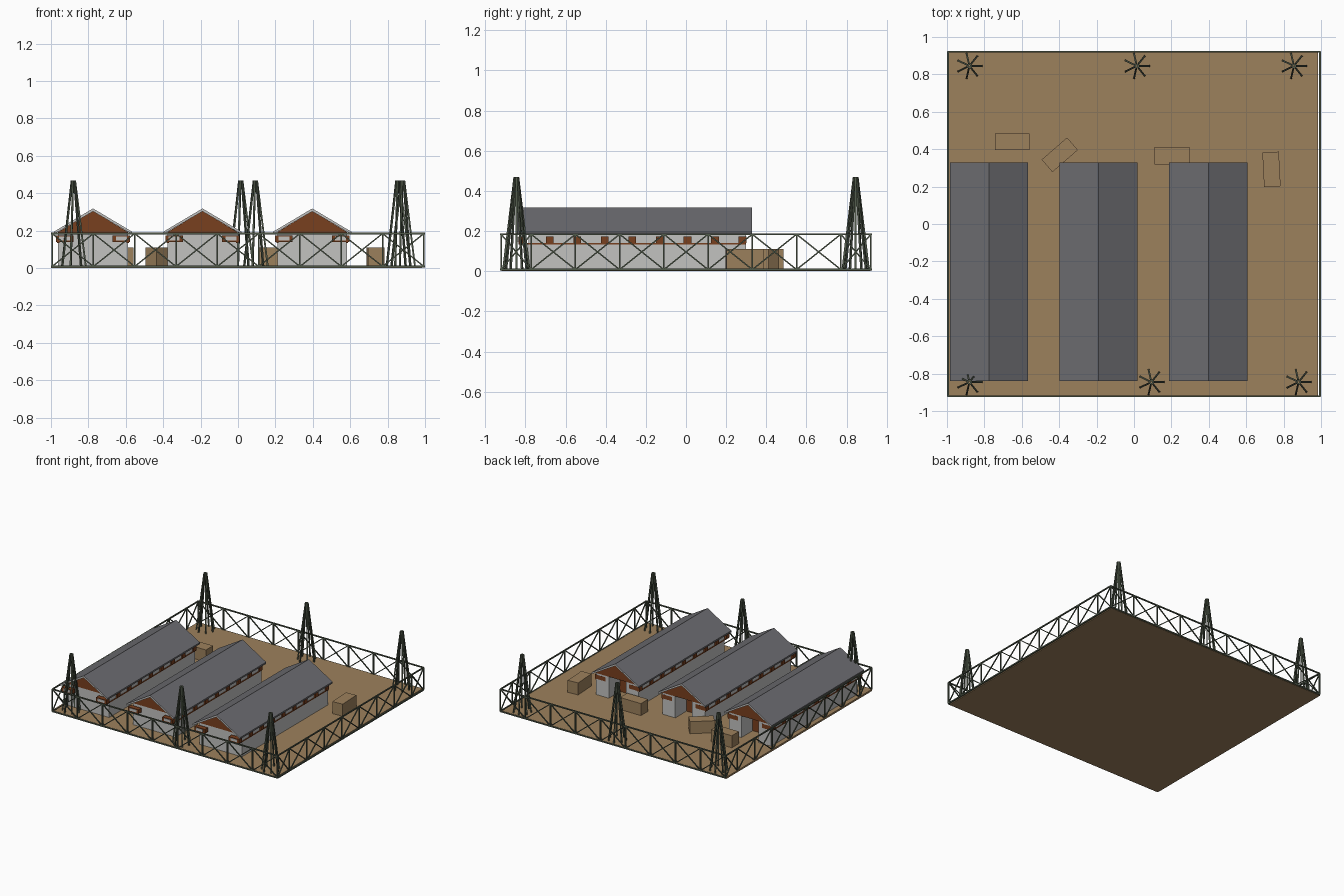
import bpy, bmesh, math
from mathutils import Vector, Matrix

if "Cube" in bpy.data.objects:
    bpy.data.objects.remove(bpy.data.objects["Cube"])


def mat(name, rgb):
    m = bpy.data.materials.new(name)
    m.diffuse_color = (*rgb, 1)
    m.use_nodes = True
    m.node_tree.nodes["Principled BSDF"].inputs["Base Color"].default_value = m.diffuse_color
    return m


EARTH = mat("earth tan", (0.335, 0.218, 0.108))
WALL = mat("pale grey", (0.54, 0.54, 0.53))
ROOF = mat("slate grey", (0.155, 0.155, 0.168))
BROWN = mat("rust brown", (0.19, 0.05, 0.013))
STEEL = mat("dark green", (0.08, 0.10, 0.068))


def finish(name, bm, *mats):
    me = bpy.data.meshes.new(name)
    bmesh.ops.recalc_face_normals(bm, faces=bm.faces)
    bm.to_mesh(me)
    bm.free()
    for m in mats:
        me.materials.append(m)
    ob = bpy.data.objects.new(name, me)
    bpy.context.collection.objects.link(ob)
    return ob


def box(bm, lo, hi):
    lo, hi = Vector(lo), Vector(hi)
    s = hi - lo
    bmesh.ops.create_cube(bm, size=1, matrix=Matrix.Translation((lo + hi) / 2) @ Matrix.Diagonal((*s, 1)))


def beam(bm, a, b, t):
    a, b = Vector(a), Vector(b)
    d = b - a
    rot = d.to_track_quat('Z', 'Y').to_matrix().to_4x4()
    bmesh.ops.create_cube(bm, size=1, matrix=Matrix.Translation((a + b) / 2) @ rot
                          @ Matrix.Diagonal((t, t, d.length, 1)))


def prism(bm, pts, y0, y1):
    """Extrude an (x, z) profile along y."""
    f = bm.faces.new([bm.verts.new((x, y0, z)) for x, z in pts])
    r = bmesh.ops.extrude_face_region(bm, geom=[f])
    bmesh.ops.translate(bm, vec=(0, y1 - y0, 0),
                        verts=[v for v in r["geom"] if isinstance(v, bmesh.types.BMVert)])


# Ground slab
bm = bmesh.new()
box(bm, (-1, -0.92, 0), (0.985, 0.92, 0.014))
finish("ground", bm, EARTH)

# Three long sheds
Y0, Y1, W = -0.785, 0.30, 0.187
for i, cx in enumerate((-0.775, -0.19, 0.397)):
    # walls, with a recessed entrance at the back end
    bm = bmesh.new()
    box(bm, (cx - W, Y0, 0.01), (cx + W, Y1 - 0.15, 0.19))
    for s in (-1, 1):
        a, b = sorted((cx + s * 0.075, cx + s * W))
        box(bm, (a, Y1 - 0.15, 0.01), (b, Y1, 0.19))
    finish(f"shed_walls_{i}", bm, WALL)

    # door at the back of the recess
    bm = bmesh.new()
    box(bm, (cx - 0.075, Y1 - 0.15, 0.014), (cx + 0.075, Y1 - 0.142, 0.19))
    finish(f"shed_door_{i}", bm, BROWN)

    # brown gable block under the roof
    bm = bmesh.new()
    prism(bm, [(cx - W, 0.187), (cx + W, 0.187), (cx + W, 0.192), (cx, 0.303), (cx - W, 0.192)],
          Y0 - 0.003, Y1 + 0.003)
    finish(f"shed_gable_{i}", bm, BROWN)

    # roof shell: dark on top, pale on edges and underside
    bm = bmesh.new()
    prism(bm, [(cx - 0.209, 0.181), (cx, 0.302), (cx + 0.209, 0.181),
               (cx + 0.209, 0.194), (cx, 0.318), (cx - 0.209, 0.194)], -0.84, 0.328)
    ob = finish(f"shed_roof_{i}", bm, ROOF, WALL)
    for p in ob.data.polygons:
        p.material_index = 0 if p.normal.z > 0.3 or abs(p.normal.x) > 0.9 else 1

    # eave beam ends and sill strip along both sides
    bm, panes = bmesh.new(), bmesh.new()
    for s in (-1, 1):
        for k in range(9):
            y = -0.816 + k * 0.1372
            a, b = sorted((cx + s * 0.105, cx + s * 0.198))
            box(bm, (a, y - 0.019, 0.14), (b, y + 0.019, 0.173))
        a, b = sorted((cx + s * 0.18, cx + s * 0.192))
        box(bm, (a, -0.835, 0.133), (b, Y1, 0.14))
        # pale pane on the front beam end
        a, b = sorted((cx + s * 0.122, cx + s * 0.181))
        box(panes, (a, -0.838, 0.148), (b, -0.834, 0.168))
    finish(f"eave_brackets_{i}", bm, BROWN)
    finish(f"bracket_panes_{i}", panes, WALL)

# Crates: centre x, y, length, width, turn in degrees
for i, (x, y, l, w, a) in enumerate(((-0.652, 0.44, 0.185, 0.09, 0), (-0.397, 0.37, 0.18, 0.088, 41),
                                     (0.203, 0.365, 0.185, 0.092, 0), (0.735, 0.292, 0.185, 0.088, 93))):
    bm = bmesh.new()
    box(bm, (-l / 2, -w / 2, 0.01), (l / 2, w / 2, 0.11))
    ob = finish(f"crate_{i}", bm, EARTH)
    ob.matrix_world = Matrix.Translation((x, y, 0)) @ Matrix.Rotation(math.radians(a), 4, 'Z')


# Perimeter fence with rails, posts and cross braces; margin = short end bays
def fence(name, p, q, cells, margin=0.0):
    bm = bmesh.new()
    p, q = Vector(p), Vector(q)
    lo, hi = Vector((0, 0, 0.008)), Vector((0, 0, 0.184))
    beam(bm, p + lo, q + lo, 0.010)
    beam(bm, p + hi, q + hi, 0.009)
    d = (q - p).normalized() * margin
    pts = [(p + d).lerp(q - d, k / cells) for k in range(cells + 1)]
    if margin:
        pts = [p] + pts + [q]
    for a in pts:
        beam(bm, a + lo, a + hi, 0.008)
    for a, b in zip(pts, pts[1:]):
        beam(bm, a + lo, b + hi, 0.007)
        beam(bm, a + hi, b + lo, 0.007)
    finish(name, bm, STEEL)


X, Y = 0.994, 0.921
fence("front_fence", (-X, -Y, 0), (X, -Y, 0), 9)
fence("back_fence", (-X, Y, 0), (X, Y, 0), 9)
fence("left_fence", (-X, -Y, 0), (-X, Y, 0), 7, 0.15)
fence("right_fence", (X, -Y, 0), (X, Y, 0), 7, 0.15)

# Pole towers: slim legs leaning together
for i, (x, y) in enumerate(((-0.88, 0.845), (0.015, 0.845), (0.855, 0.845),
                            (-0.88, -0.845), (0.093, -0.845), (0.88, -0.845))):
    bm = bmesh.new()
    for k in range(7):
        a = 2 * math.pi * k / 7
        c, s = math.cos(a), math.sin(a)
        beam(bm, (x + 0.066 * c, y + 0.066 * s, 0.01), (x + 0.009 * c, y + 0.009 * s, 0.468), 0.0095)
    finish(f"tower_{i}", bm, STEEL)
